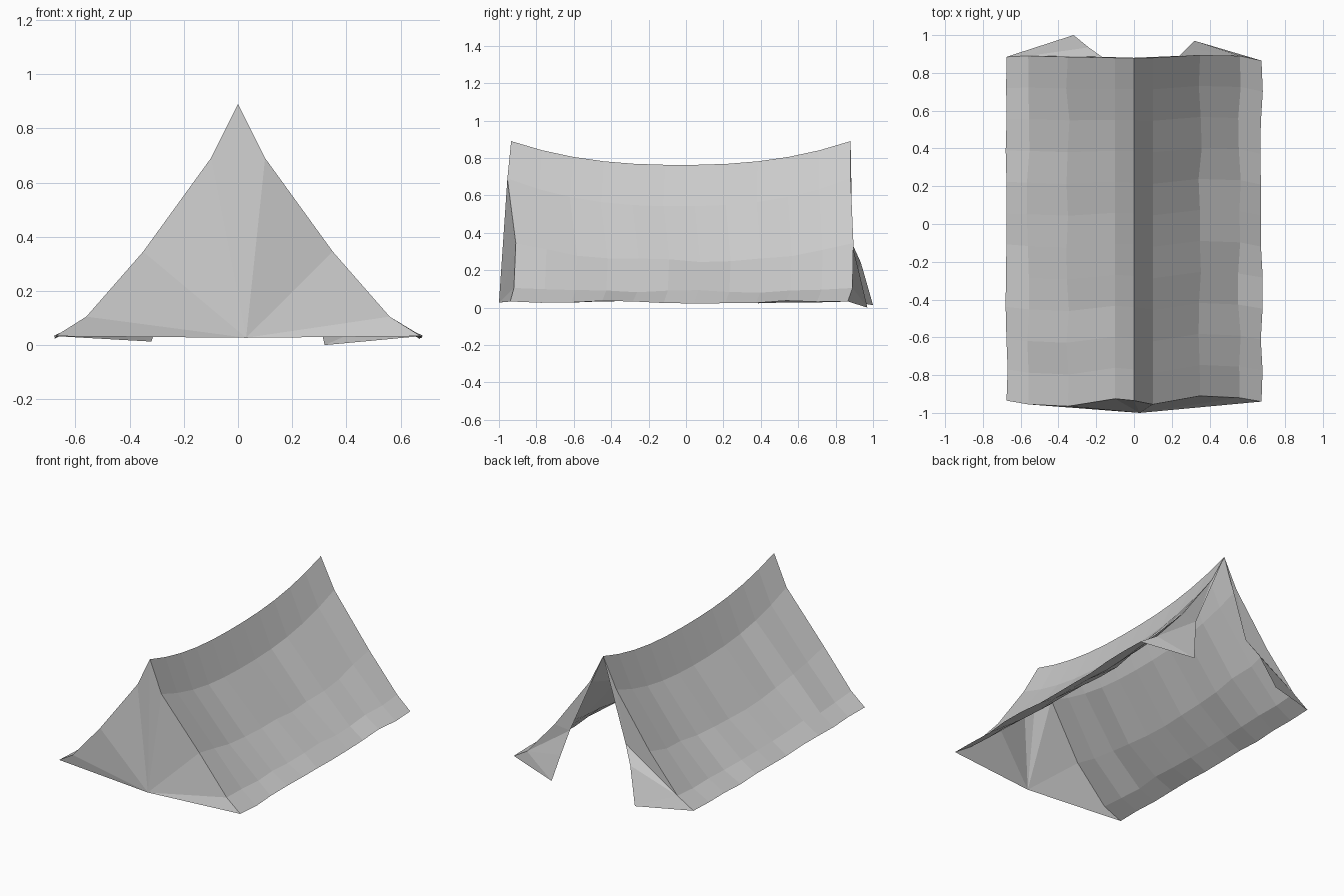
import bpy, random

if "Cube" in bpy.data.objects:
    bpy.data.objects.remove(bpy.data.objects["Cube"])
random.seed(4)

N = 11                                   # segments along the ridge
# rows from ridge to hem: x, end height, sag in the middle
ROWS = [(0, .89, .127), (.10, .69, .148), (.35, .345, .095), (.56, .105, .02), (.675, .033, .004)]
FRONT_Y = {-1: [-.935, -.925, -.965, -.955, -.935], 1: [-.935, -.955, -.91, -.92, -.94]}
BACK_Y = {-1: [.88, .88, .885, .89, .885], 1: [.88, .88, .895, .89, .865]}


def make(name, verts, faces):
    me = bpy.data.meshes.new(name)
    me.from_pydata(verts, [], faces)
    ob = bpy.data.objects.new(name, me)
    bpy.context.collection.objects.link(ob)
    return ob


# Sagging canvas sides, slightly wrinkled away from ridge and ends
def sheet(side):
    grid = []
    for i in range(N + 1):
        t = i / N
        drop = 1 - abs(2 * t - 1) ** 2.4
        row = []
        for r, (x, z, sag) in enumerate(ROWS):
            f, b = FRONT_Y[side][r], BACK_Y[side][r]
            y = f + (b - f) * t
            px, pz = x, z - sag * drop
            if 0 < i < N and r > 1:
                w = .009 if r < 4 else .007
                px += random.uniform(-w, w)
                pz += random.uniform(-w, w)
            row.append((side * px, y, pz))
        grid.append(row)
    return grid


sheets = {s: sheet(s) for s in (-1, 1)}
R = len(ROWS)
for s, name in ((-1, "left_canvas"), (1, "right_canvas")):
    verts = [p for row in sheets[s] for p in row]
    faces = []
    for i in range(N):
        for j in range(R - 1):
            a = i * R + j
            q = (a, a + 1, a + R + 1, a + R)
            faces.append(q if s < 0 else q[::-1])
    make(name, verts, faces)

# Closed front panel: a fan from the pegged bottom centre
edge = sheets[-1][0][::-1] + sheets[1][0][1:]
make("front_panel", [(.03, -1, .027)] + edge,
     [(0, i + 1, i) for i in range(1, len(edge))])

# Open door flaps at the back, from the ridge down to a loose corner
FLAPS = {-1: [(-.17, .885, .35), (-.24, .935, .24), (-.32, 1, .013)],
         1: [(.24, .89, .33), (.28, .93, .17), (.32, .97, 0)]}
for s, name in ((-1, "left_door_flap"), (1, "right_door_flap")):
    verts = sheets[s][N] + FLAPS[s]      # 0-4 outer edge, 5-7 inner edge
    faces = [(0, 1, 5), (1, 2, 5), (2, 3, 5), (3, 6, 5), (3, 7, 6), (3, 4, 7)]
    make(name, verts, [f if s < 0 else f[::-1] for f in faces])
